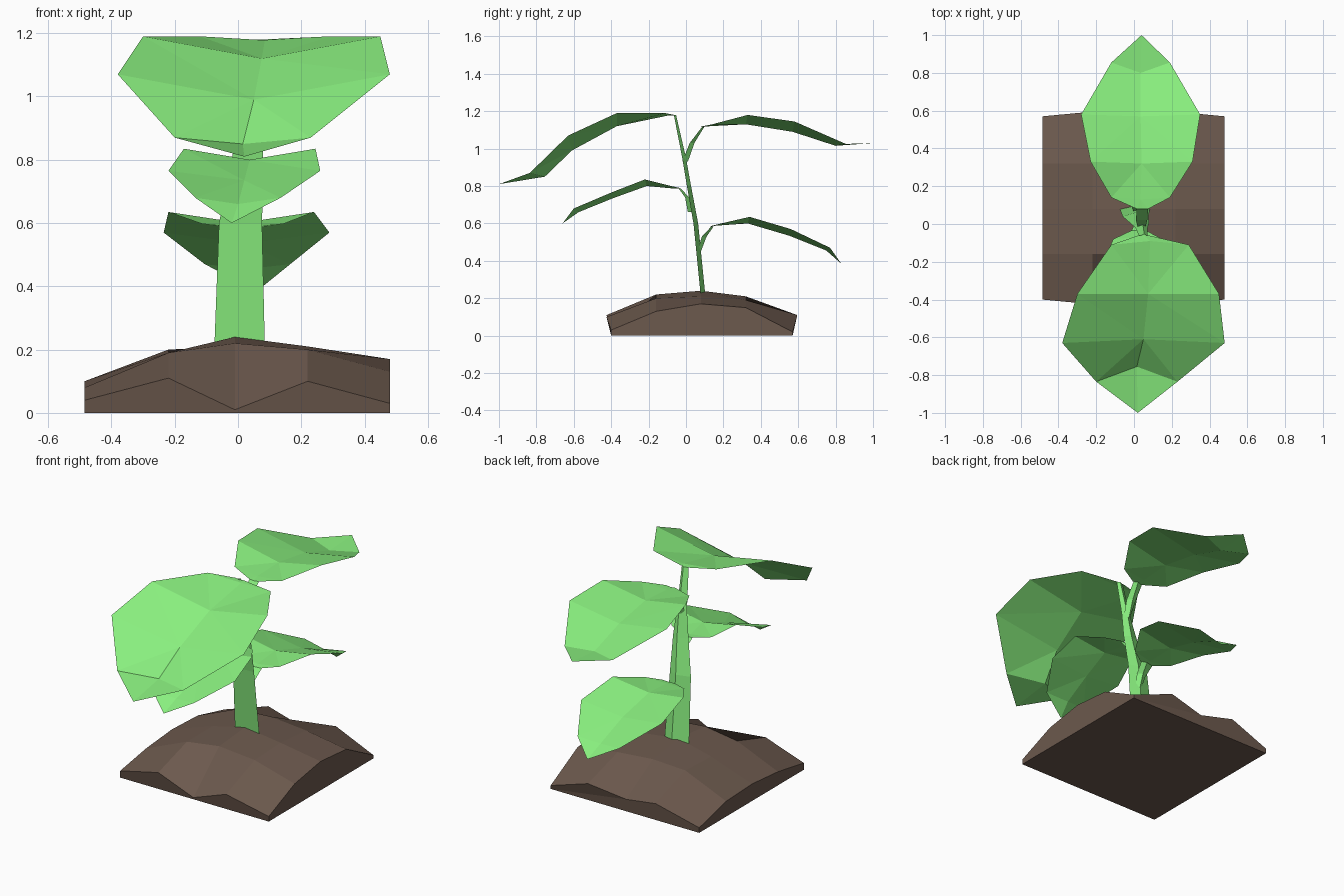
import bpy, bmesh

if "Cube" in bpy.data.objects:
    bpy.data.objects.remove(bpy.data.objects["Cube"])


def material(name, color):
    m = bpy.data.materials.new(name)
    m.diffuse_color = (*color, 1)
    m.use_nodes = True
    m.node_tree.nodes["Principled BSDF"].inputs["Base Color"].default_value = m.diffuse_color
    return m


GREEN = material("leaf_green", (0.25, 0.86, 0.21))
BROWN = material("soil_brown", (0.15, 0.10, 0.075))


def make_object(name, bm, mat):
    me = bpy.data.meshes.new(name)
    bm.to_mesh(me)
    bm.free()
    me.materials.append(mat)
    ob = bpy.data.objects.new(name, me)
    bpy.context.collection.objects.link(ob)
    return ob


def prism(name, path):
    """Three-sided tapering stalk through (x, y, z, half width, depth)."""
    bm = bmesh.new()
    rings = [[bm.verts.new(p) for p in
              ((x - w, y, z), (x + w, y, z), (x + w * 0.2, y + d, z))]
             for x, y, z, w, d in path]
    for a, b in zip(rings, rings[1:]):
        for i in range(3):
            j = (i + 1) % 3
            bm.faces.new((a[i], a[j], b[j], b[i]))
    bm.faces.new(rings[0][::-1])
    bm.faces.new(rings[-1])
    bmesh.ops.recalc_face_normals(bm, faces=bm.faces)
    return make_object(name, bm, GREEN)


def leaf(name, sections, tip):
    """Folded sheet: sections are (centre x, half width, edge y, edge z, rib y, rib z)."""
    bm = bmesh.new()
    rows = [[bm.verts.new((cx - w, ye, ze)), bm.verts.new((cx, ym, zm)),
             bm.verts.new((cx + w, ye, ze))] for cx, w, ye, ze, ym, zm in sections]
    for a, b in zip(rows, rows[1:]):
        for i in range(2):
            bm.faces.new((a[i], a[i + 1], b[i + 1], b[i]))
    t = bm.verts.new(tip)
    for i in range(2):
        bm.faces.new((rows[-1][i], rows[-1][i + 1], t))
    if tip[1] < 0:  # keep the upper side facing up
        bmesh.ops.reverse_faces(bm, faces=bm.faces)
    bmesh.ops.triangulate(bm, faces=bm.faces)
    return make_object(name, bm, GREEN)


# Soil mound: coarse 5 x 5 height grid with skirt and flat base
heights = [(.04, .11, .01, .10, .03),
           (.08, .19, .22, .20, .13),
           (.10, .19, .24, .21, .17),
           (.09, .20, .21, .19, .15),
           (.03, .11, .07, .11, .02)]
xs = (-.485, -.22, -.01, .22, .48)
ys = (-.40, -.16, .08, .32, .57)
bm = bmesh.new()
grid = [[bm.verts.new((x, y, z)) for x, z in zip(xs, row)] for y, row in zip(ys, heights)]
for j in (1, 3):  # bulging front and back edges
    grid[0][j].co.y -= .025
    grid[4][j].co.y += .025
for j in range(4):
    for i in range(4):
        bm.faces.new((grid[j][i], grid[j][i + 1], grid[j + 1][i + 1], grid[j + 1][i]))
base = [bm.verts.new((x, y, 0)) for x, y in
        ((xs[0], ys[0]), (xs[4], ys[0]), (xs[4], ys[4]), (xs[0], ys[4]))]
sides = [grid[0], [r[4] for r in grid], grid[4][::-1], [r[0] for r in grid][::-1]]
for k, edge in enumerate(sides):
    a, b = base[k], base[(k + 1) % 4]
    bm.faces.new((a, b, edge[4], edge[3], edge[2]))
    bm.faces.new((a, edge[2], edge[1], edge[0]))
bm.faces.new(base[::-1])
bmesh.ops.recalc_face_normals(bm, faces=bm.faces)
make_object("soil_mound", bm, BROWN)

# Main stem
prism("stem", [(.005, .08, .20, .08, .025), (.008, .04, .60, .068, .025),
               (.03, .005, .80, .05, .022), (.04, -.02, .95, .032, .02),
               (.05, -.065, 1.18, .022, .012)])

# Leaf stalks
prism("upper_back_stalk", [(.04, -.02, .93, .02, .03), (.04, .02, 1.03, .03, .025),
                           (.045, .085, 1.115, .03, .012)])
prism("lower_front_stalk", [(.03, .01, .66, .02, .02), (.03, -.005, .74, .03, .02),
                            (.025, -.04, .788, .04, .012)])
prism("lower_back_stalk", [(.02, .06, .45, .02, .02), (.02, .085, .53, .03, .025),
                           (.02, .135, .583, .04, .012)])

# Leaves
leaf("upper_front_leaf", [(.05, .025, -.06, 1.18, -.06, 1.178),
                          (.085, .205, -.11, 1.19, -.09, 1.178),
                          (.075, .375, -.37, 1.19, -.37, 1.12),
                          (.05, .43, -.63, 1.07, -.61, .99),
                          (.015, .215, -.835, .87, -.755, .85)], (.02, -1.0, .81))
leaf("upper_back_leaf", [(.045, .03, .08, 1.118, .08, 1.115),
                         (.035, .155, .14, 1.13, .13, 1.12),
                         (.04, .27, .33, 1.18, .32, 1.13),
                         (.035, .315, .58, 1.145, .57, 1.09),
                         (.035, .155, .855, 1.025, .80, 1.015)], (.04, 1.0, 1.03))
leaf("lower_front_leaf", [(.025, .04, -.035, .79, -.035, .787),
                          (.02, .13, -.08, .80, -.07, .787),
                          (.037, .208, -.22, .835, -.21, .80),
                          (.02, .24, -.40, .765, -.39, .735),
                          (.0, .135, -.60, .68, -.575, .66)], (-.02, -.66, .60))
leaf("lower_back_leaf", [(.02, .04, .13, .585, .13, .583),
                         (.015, .13, .18, .598, .16, .588),
                         (.01, .23, .34, .635, .33, .60),
                         (.027, .262, .56, .57, .55, .535),
                         (.03, .135, .77, .47, .75, .455)], (.06, .83, .385))
